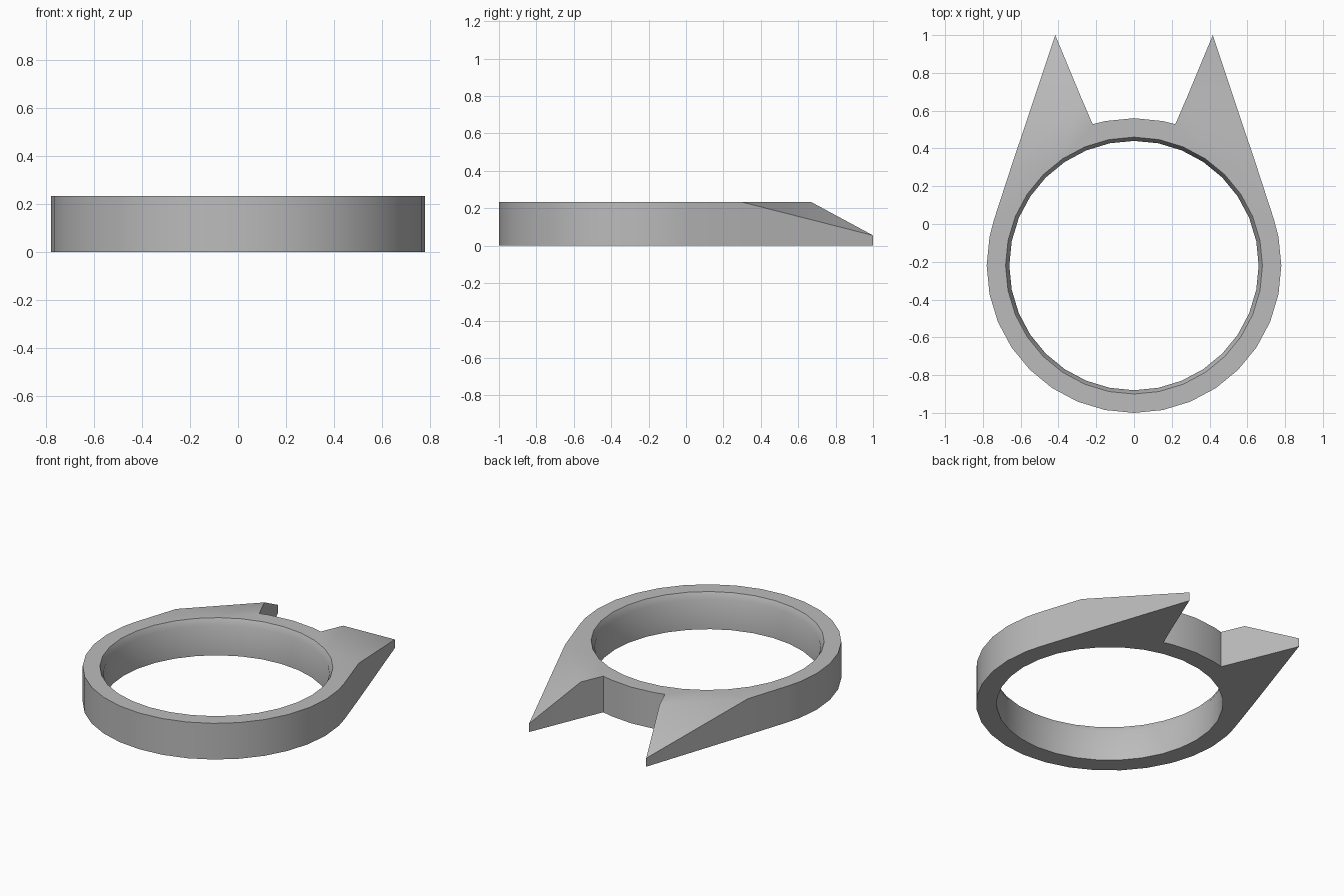
import bpy, bmesh
from math import cos, sin, radians

if "Cube" in bpy.data.objects:
    bpy.data.objects.remove(bpy.data.objects["Cube"])

CY, R_OUT, R_IN, R_RIM = -0.22, 0.78, 0.66, 0.68
H, CHAMFER, TIP_Z, SEGS = 0.233, 0.04, 0.055, 32


def on_circle(r, deg):
    return (r * cos(radians(deg)), CY + r * sin(radians(deg)))


# Right-hand half of the outline, from the front up to the back
step = 360 / SEGS
half = [(on_circle(R_OUT, -90 + i * step), H) for i in range(10)]
half.append((on_circle(R_OUT, 18.2), H))            # spike leaves the ring
half.append(((0.651, 0.30), H))                     # crease, outer end
half.append(((0.417, 1.0), TIP_Z))                  # spike tip
half.append(((0.28, 0.67), H))                      # crease, inner end
half.append((on_circle(R_OUT, 73.7), H))            # spike meets the ring
half += [(on_circle(R_OUT, a), H) for a in (90 - step, 90)]
outline = half + [((-x, y), z) for (x, y), z in half[-2:0:-1]]
n = len(outline)

bm = bmesh.new()


def ring(points):
    return [bm.verts.new(p) for p in points]


def loop_edges(vs):
    return [bm.edges.get((a, b)) or bm.edges.new((a, b))
            for a, b in zip(vs, vs[1:] + vs[:1])]


def wall(low, high):
    for i in range(len(low)):
        j = (i + 1) % len(low)
        bm.faces.new((low[i], low[j], high[j], high[i]))


def hole(r, z):
    return ring([(*on_circle(r, i * step), z) for i in range(SEGS)])


# Outer wall, inner wall and chamfered rim
base = ring([(*p, 0) for p, z in outline])
top = ring([(*p, z) for p, z in outline])
hole_low, hole_mid, hole_top = hole(R_IN, 0), hole(R_IN, H - CHAMFER), hole(R_RIM, H)
wall(base, top)
wall(hole_low, hole_mid)
wall(hole_mid, hole_top)

# Sloping spike faces, then the flat top and bottom
for i in range(n):
    if outline[i][1] == TIP_Z:
        bm.faces.new((top[i - 1], top[i], top[(i + 1) % n]))
flat_top = [v for v, (p, z) in zip(top, outline) if z == H]
for outer, inner in ((flat_top, hole_top), (base, hole_low)):
    bmesh.ops.triangle_fill(bm, use_beauty=True, use_dissolve=False,
                            edges=loop_edges(outer) + loop_edges(inner))
bmesh.ops.recalc_face_normals(bm, faces=bm.faces)

mesh = bpy.data.meshes.new("spiked_ring")
bm.to_mesh(mesh)
bm.free()
obj = bpy.data.objects.new("spiked_ring", mesh)
bpy.context.collection.objects.link(obj)

# Plain grey finish
mat = bpy.data.materials.new("grey")
mat.use_nodes = True
grey = (0.5, 0.5, 0.5, 1)
mat.diffuse_color = grey
mat.node_tree.nodes["Principled BSDF"].inputs["Base Color"].default_value = grey
mesh.materials.append(mat)

bpy.context.view_layer.objects.active = obj
obj.select_set(True)
bpy.ops.object.shade_smooth_by_angle(angle=radians(30))
